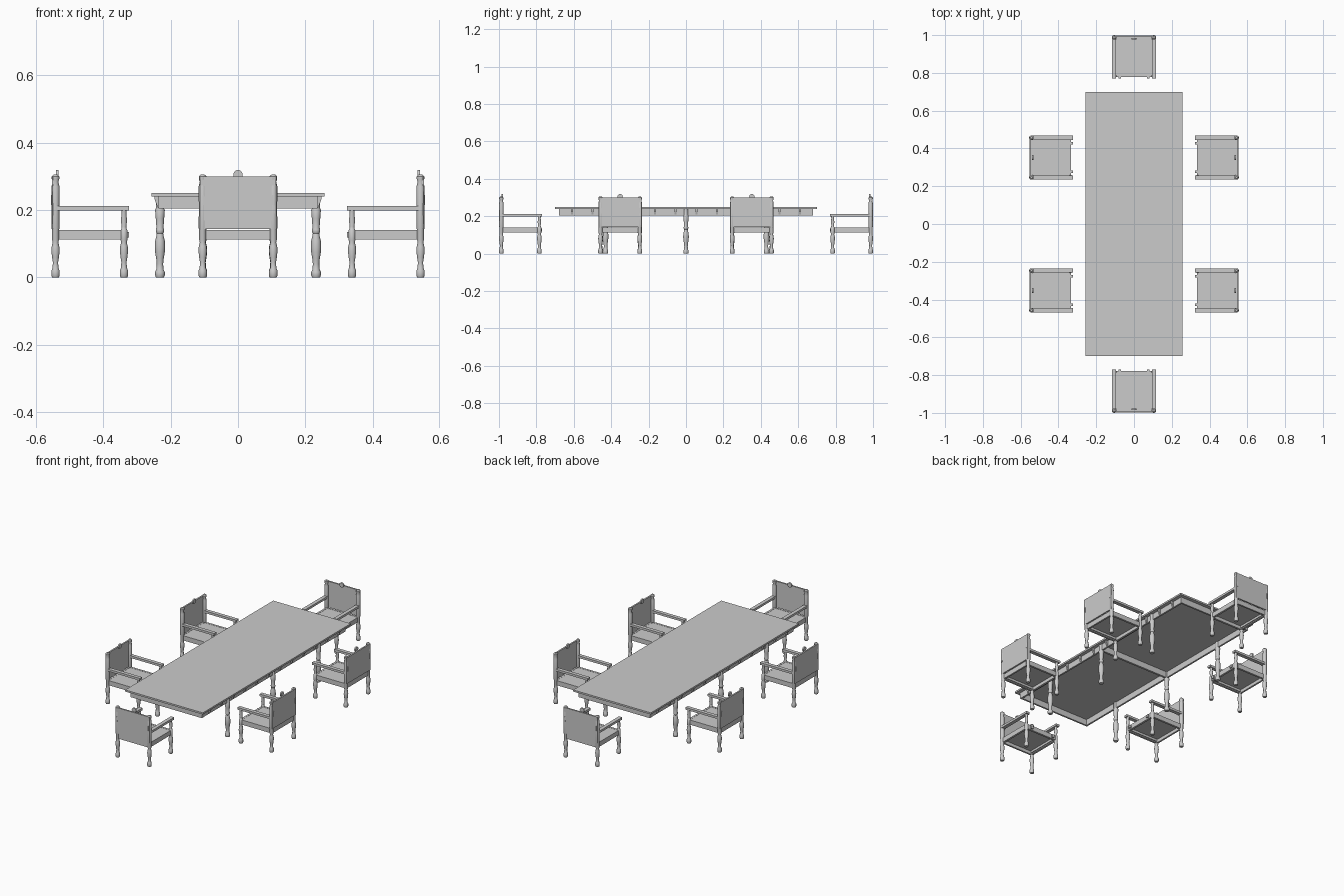
import bpy, bmesh, math
from mathutils import Matrix, Vector

if "Cube" in bpy.data.objects:
    bpy.data.objects.remove(bpy.data.objects["Cube"])

grey = bpy.data.materials.new("plain_grey")
grey.diffuse_color = (0.6, 0.6, 0.6, 1)
grey.use_nodes = True
grey.node_tree.nodes["Principled BSDF"].inputs["Base Color"].default_value = grey.diffuse_color


def place(mesh, name, matrix=Matrix()):
    """Link a copy of a part at the given transform."""
    ob = bpy.data.objects.new(name, mesh)
    bpy.context.collection.objects.link(ob)
    ob.matrix_world = matrix
    return ob


def finish(bm, name):
    bmesh.ops.recalc_face_normals(bm, faces=bm.faces)
    mesh = bpy.data.meshes.new(name)
    bm.to_mesh(mesh)
    bm.free()
    mesh.materials.append(grey)
    return mesh


def boxes(name, *spans):
    """Boxes from (x0, x1, y0, y1, z0, z1) spans."""
    bm = bmesh.new()
    for x0, x1, y0, y1, z0, z1 in spans:
        size = Vector((x1 - x0, y1 - y0, z1 - z0))
        mid = Vector((x0 + x1, y0 + y1, z0 + z1)) / 2
        bmesh.ops.create_cube(bm, size=1, matrix=Matrix.Translation(mid) @ Matrix.Diagonal(size.to_4d()))
    return finish(bm, name)


def turned(name, profile, spots, sides=14):
    """Lathe-turned post from (radius, z) pairs, repeated at each (x, y) spot."""
    bm = bmesh.new()
    for x, y in spots:
        rings = [[bm.verts.new((x + r * math.cos(a), y + r * math.sin(a), z))
                  for a in (2 * math.pi * i / sides for i in range(sides))] for r, z in profile]
        for low, high in zip(rings, rings[1:]):
            for i in range(sides):
                j = (i + 1) % sides
                bm.faces.new((low[i], low[j], high[j], high[i])).smooth = True
        bm.faces.new(rings[0][::-1])
        bm.faces.new(rings[-1])
    mesh = finish(bm, name)
    mesh.set_sharp_from_angle(angle=math.radians(40))
    return mesh


# ---------------- table ----------------
place(boxes("table_top", (-.257, .257, -.70, .70, .24, .25)), "table_top")
place(boxes("table_apron",
            (-.236, -.226, -.68, .68, .205, .241), (.226, .236, -.68, .68, .205, .241),
            (-.227, .227, -.68, -.67, .205, .241), (-.227, .227, .67, .68, .205, .241),
            (-.227, .227, -.006, .006, .205, .241)), "table_apron")

table_leg = [(.012, 0), (.0145, .006), (.0145, .016), (.0105, .024), (.0095, .04), (.011, .055),
             (.0145, .075), (.0155, .09), (.0145, .108), (.011, .122), (.0095, .13), (.0125, .135),
             (.0125, .142), (.0105, .148), (.0125, .175), (.0145, .2), (.0115, .206), (.0115, .24)]
place(turned("table_legs", table_leg, [(s * .232, y) for s in (-1, 1) for y in (-.43, 0, .43)]), "table_legs")

# tapered brackets under the long overhangs
bm = bmesh.new()
for s in (-1, 1):
    for i in range(12):
        y = -.61 + i * 1.22 / 11
        ends = [[bm.verts.new((s * x, y + dy, z)) for x, z in
                 ((.235, .208), (.239, .208), (.248, .232), (.248, .241), (.235, .241))]
                for dy in (-.005, .005)]
        bm.faces.new(ends[0])
        bm.faces.new(ends[1][::-1])
        for k in range(5):
            n = (k + 1) % 5
            bm.faces.new((ends[0][k], ends[0][n], ends[1][n], ends[1][k]))
place(finish(bm, "table_brackets"), "table_brackets")

# ---------------- chair parts (back at y = 0, facing +y) ----------------
leg = [(.010, 0), (.0125, .005), (.0125, .02), (.009, .028), (.008, .045), (.0105, .06),
       (.0125, .078), (.0115, .092), (.0085, .104), (.0105, .112), (.0105, .14)]
front_post = leg + [(.0085, .143), (.007, .15), (.0095, .17), (.007, .19), (.0085, .2)]
back_post = leg + [(.012, .146), (.0115, .2), (.012, .27), (.0085, .284), (.0115, .292),
                   (.0115, .3), (.006, .305)]
knob = bmesh.new()
bmesh.ops.create_cone(knob, cap_ends=True, segments=20, radius1=.014, radius2=.014, depth=.008,
                      matrix=Matrix.Translation((0, .018, .305)) @ Matrix.Rotation(math.pi / 2, 4, 'X'))

parts = [
    boxes("seat_panel", (-.092, .092, .012, .216, .131, .139)),
    boxes("seat_rails",
          (-.108, -.096, .012, .222, .112, .14), (.096, .108, .012, .222, .112, .14),
          (-.097, .097, .008, .018, .112, .14), (-.097, .097, .210, .222, .112, .14),
          (-.099, -.091, .02, .212, .118, .139), (.091, .099, .02, .212, .118, .139)),
    boxes("rail_pegs", (-.082, -.068, .22, .231, .118, .134), (.068, .082, .22, .231, .118, .134)),
    boxes("back_panel", (-.113, .113, .002, .011, .143, .299)),
    boxes("back_plates", (-.106, -.101, -.001, .004, .215, .245), (.101, .106, -.001, .004, .215, .245)),
    boxes("armrests", (-.116, -.094, .014, .231, .199, .212), (.094, .116, .014, .231, .199, .212)),
    turned("chair_front_legs", front_post, [(-.104, .216), (.104, .216)]),
    turned("chair_back_posts", back_post, [(-.105, .0125), (.105, .0125)]),
    finish(knob, "crest_knob"),
]

# ---------------- six chairs around the table ----------------
spots = [(0, -1, 0), (0, 1, 180)]
spots += [(s * .555, y, s * 90) for s in (-1, 1) for y in (-.352, .352)]
for x, y, turn in spots:
    where = Matrix.Translation((x, y, 0)) @ Matrix.Rotation(math.radians(turn), 4, 'Z')
    for mesh in parts:
        place(mesh, mesh.name, where)
